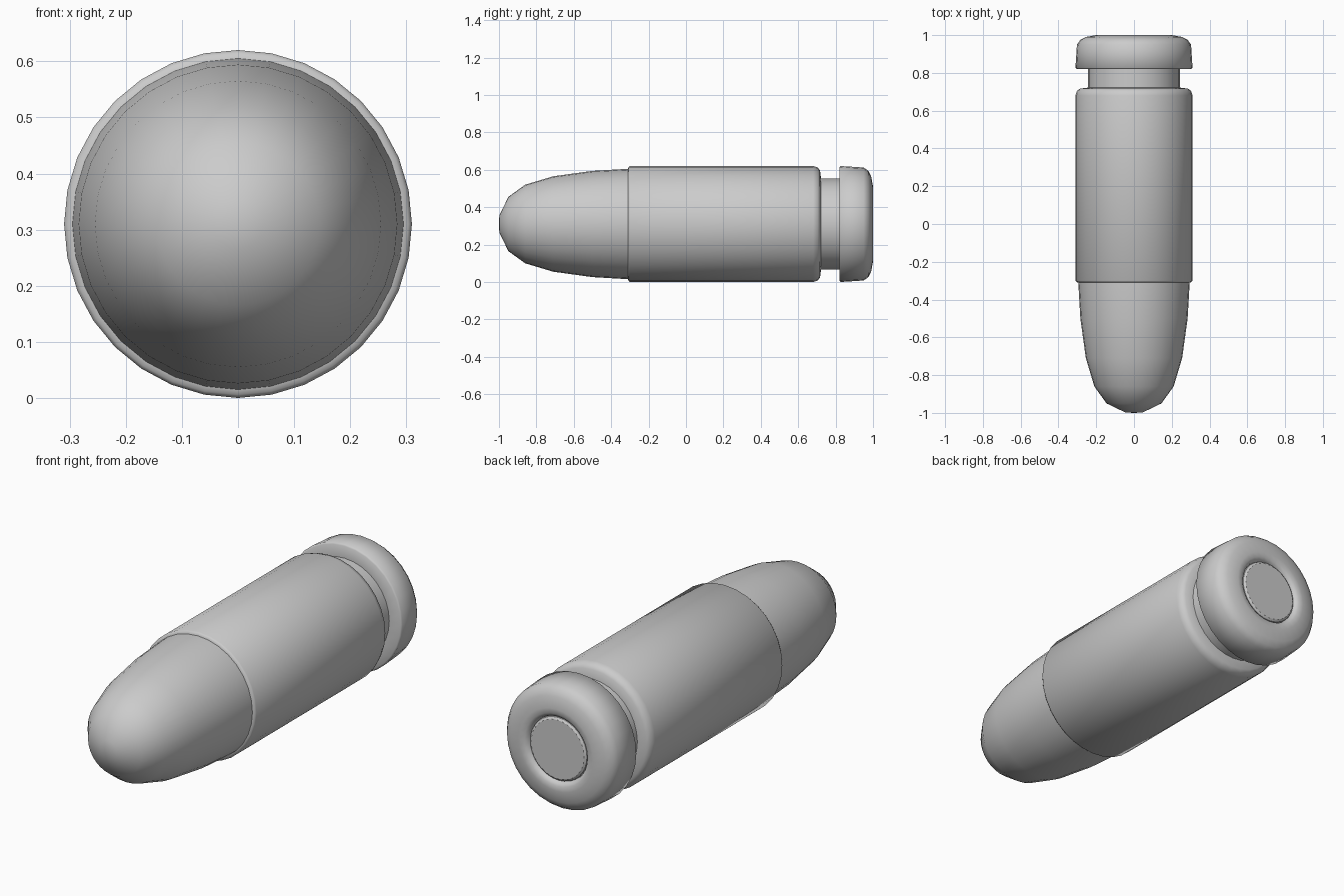
import bpy, bmesh, math

if "Cube" in bpy.data.objects:
    bpy.data.objects.remove(bpy.data.objects["Cube"])

SIDES = 32
R = 0.31  # outer radius, also the height of the long axis


def lathe(name, profile, angle=40):
    """Spin (y, radius) points around the long axis; radius 0 closes an end."""
    bm = bmesh.new()
    rings = []
    for y, r in profile:
        if r == 0:
            rings.append([bm.verts.new((0, y, R))] * SIDES)
        else:
            rings.append([bm.verts.new((r * math.cos(2 * math.pi * i / SIDES), y,
                                        R + r * math.sin(2 * math.pi * i / SIDES)))
                          for i in range(SIDES)])
    for a, b in zip(rings, rings[1:]):
        for i in range(SIDES):
            j = (i + 1) % SIDES
            quad = [a[i], a[j], b[j], b[i]]
            bm.faces.new(list(dict.fromkeys(quad)))
    bmesh.ops.recalc_face_normals(bm, faces=bm.faces)
    mesh = bpy.data.meshes.new(name)
    bm.to_mesh(mesh)
    bm.free()
    obj = bpy.data.objects.new(name, mesh)
    bpy.context.collection.objects.link(obj)
    bpy.ops.object.select_all(action='DESELECT')
    obj.select_set(True)
    bpy.context.view_layer.objects.active = obj
    bpy.ops.object.shade_smooth_by_angle(angle=math.radians(angle))
    return obj


# Rounded nose, tucked slightly into the case
lathe("nose", [(-1.0, 0), (-0.998, 0.045), (-0.95, 0.145), (-0.86, 0.21),
               (-0.71, 0.255), (-0.5, 0.284), (-0.31, 0.295), (-0.28, 0.295)], 50)

# Case, extractor groove, rim and the dished ring around the primer
lathe("case", [(-0.28, 0.29), (-0.31, 0.295), (-0.308, 0.304), (-0.30, R),
               (0.68, R), (0.705, 0.302), (0.717, 0.285), (0.722, 0.243),
               (0.82, 0.243), (0.82, 0.302), (0.826, R), (0.95, 0.302),
               (0.975, 0.284), (0.99, 0.255), (1.0, 0.20), (0.998, 0.175),
               (0.988, 0.16), (0.975, 0.155)], 60)

# Primer disc in the base
lathe("primer", [(0.97, 0.157), (0.983, 0.153), (0.99, 0.143), (0.99, 0)], 35)
